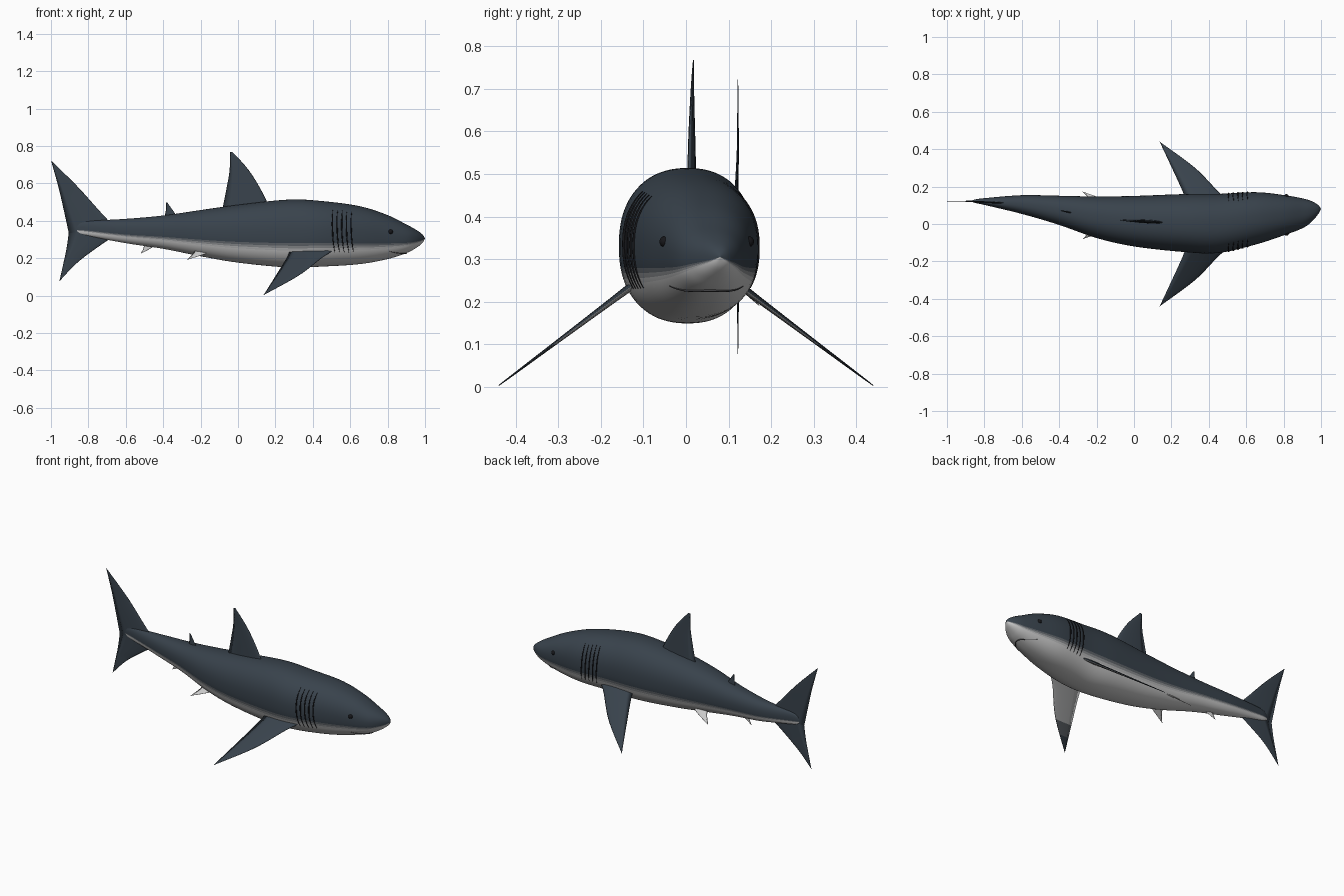
import bpy, bmesh, math
from mathutils import Vector

if "Cube" in bpy.data.objects:
    bpy.data.objects.remove(bpy.data.objects["Cube"])

def mat(name, c):
    m = bpy.data.materials.new(name)
    m.diffuse_color = (*c, 1)
    m.use_nodes = True
    m.node_tree.nodes["Principled BSDF"].inputs["Base Color"].default_value = m.diffuse_color
    return m

DARK, LIGHT = (.04, .055, .072), (.68, .68, .68)
BLEND = [mat(f"skin_{i}", [d + (l - d) * f for d, l in zip(DARK, LIGHT)])
         for i, f in enumerate((0, .12, .35, .7, 1))]
BLACK = mat("black", (.008, .008, .01))
CREASE = mat("crease", (.06, .06, .065))

# Body stations: x, centre y, half width, top z, bottom z
BODY = [(1, .08, 0, .306, .304), (.985, .077, .024, .328, .280), (.95, .067, .055, .353, .253),
        (.9, .057, .08, .38, .227), (.8, .047, .108, .43, .195), (.65, .03, .14, .478, .168),
        (.45, .003, .158, .505, .155), (.27, .005, .155, .513, .15), (0, .015, .135, .485, .176),
        (-.2, .036, .111, .457, .21), (-.4, .073, .078, .428, .25), (-.6, .104, .05, .41, .28),
        (-.8, .12, .018, .399, .318), (-.85, .122, .009, .388, .33), (-.87, .122, .002, .368, .342)]

def spline(pts, u):
    """Smooth point at index position u along a list of tuples."""
    i = min(max(int(u), 0), len(pts) - 2)
    t = u - i
    p = [pts[min(max(j, 0), len(pts) - 1)] for j in (i - 1, i, i + 1, i + 2)]
    return [b + .5 * t * (c - a + t * (2 * a - 5 * b + 4 * c - d + t * (3 * (b - c) + d - a)))
            for a, b, c, d in zip(*p)]

def station_at(x):
    lo, hi = 0, len(BODY) - 1
    for _ in range(30):
        m = (lo + hi) / 2
        lo, hi = (m, hi) if spline(BODY, m)[0] > x else (lo, m)
    return spline(BODY, lo)

def skin(st, th, grow=0):
    """Point on the body's squarish oval section."""
    x, yc, hw, zt, zb = st
    c, s = math.cos(th), math.sin(th)
    sq = lambda v: math.copysign(abs(v) ** .87, v)
    return Vector((x, yc + (hw + grow) * sq(c), (zt + zb) / 2 + ((zt - zb) / 2 + grow) * sq(s)))

def finish(bm, name, mats):
    bmesh.ops.remove_doubles(bm, verts=bm.verts, dist=.0003)
    bmesh.ops.recalc_face_normals(bm, faces=bm.faces)
    for f in bm.faces:
        f.smooth = True
    me = bpy.data.meshes.new(name)
    bm.to_mesh(me)
    bm.free()
    for m in mats:
        me.materials.append(m)
    ob = bpy.data.objects.new(name, me)
    bpy.context.collection.objects.link(ob)
    return ob

# Body, shaded from dark back to pale belly row by row
SEG, SUB = 80, 5
bm = bmesh.new()
rings = []
for i in range((len(BODY) - 1) * SUB + 1):
    st = spline(BODY, i / SUB)
    rings.append([bm.verts.new(skin(st, 2 * math.pi * j / SEG)) for j in range(SEG)])
for a, b in zip(rings, rings[1:]):
    for j in range(SEG):
        k = (j + 1) % SEG
        f = bm.faces.new((a[j], a[k], b[k], b[j]))
        deg = math.degrees(math.asin(math.sin(2 * math.pi * (j + .5) / SEG)))
        f.material_index = min(max(int((-deg - 13) / 4.5) + (deg < -13), 0), 4)
bm.faces.new(rings[-1])
finish(bm, "body", BLEND)

def fin(name, lead, trail, place, normal, thick, mats=(BLEND[0],), dark_tip=False):
    """Lens-section fin between a leading and a trailing edge, both root to tip."""
    bm = bmesh.new()
    n, chord = 16, (0, .04, .12, .25, .42, .6, .8, 1)
    last = len(lead) - 1
    sides = []
    for sgn in (1, -1):
        rows = []
        for i in range(n + 1):
            a, b = (Vector(place(*spline(e, last * i / n))) for e in (lead, trail))
            t = thick * (1 - .9 * i / n)
            rows.append([bm.verts.new(a.lerp(b, s) + Vector(normal) * sgn * t * 1.9 *
                                      math.sqrt(s) * (1 - s) ** .8) for s in chord])
        sides.append(rows)
        for i in range(n):
            for j in range(len(chord) - 1):
                f = bm.faces.new((rows[i][j], rows[i][j + 1], rows[i + 1][j + 1], rows[i + 1][j]))
                if sgn < 0 and len(mats) > 1:
                    f.material_index = 1 + (dark_tip and i > n * .68) + (dark_tip and i > n * .8)
    return finish(bm, name, mats)

# Fins on the centre line follow the bent spine
on_spine = lambda x, z: (x, station_at(x)[1], z)
Y = (0, 1, 0)
fin("dorsal_fin", [(.175, .46), (.115, .58), (.05, .68), (-.03, .768)],
    [(-.088, .44), (-.06, .58), (-.045, .67), (-.043, .766)], on_spine, Y, .013)
fin("second_dorsal_fin", [(-.32, .415), (-.35, .458), (-.378, .497)],
    [(-.395, .41), (-.386, .455), (-.385, .496)], on_spine, Y, .006)
fin("tail_upper_lobe", [(-.64, .345), (-.74, .452), (-.86, .585), (-1, .722)],
    [(-.905, .335), (-.93, .45), (-.96, .58), (-1, .722)], on_spine, Y, .007)
fin("tail_lower_lobe", [(-.62, .345), (-.745, .262), (-.86, .175), (-.955, .076)],
    [(-.905, .335), (-.917, .25), (-.934, .17), (-.955, .076)], on_spine, Y, .006)
fin("anal_fin", [(-.43, .275), (-.47, .25), (-.52, .224)],
    [(-.5, .285), (-.505, .255), (-.52, .224)], on_spine, Y, .005, (BLEND[4],))

# Paired fins, eyes and gill slits
def tube(name, pts, radius, m):
    cu = bpy.data.curves.new(name, 'CURVE')
    cu.dimensions = '3D'
    cu.bevel_depth, cu.bevel_resolution, cu.use_fill_caps = radius, 2, True
    sp = cu.splines.new('POLY')
    sp.points.add(len(pts) - 1)
    for k, (p, q) in enumerate(zip(sp.points, pts)):
        p.co = (*q, 1)
        p.radius = .3 + .7 * math.sin(math.pi * k / (len(pts) - 1))
    cu.materials.append(m)
    bpy.context.collection.objects.link(bpy.data.objects.new(name, cu))

for side, word in ((1, "left"), (-1, "right")):
    fin(f"pectoral_fin_{word}", [(.53, 0), (.455, .18), (.325, .58), (.137, 1)],
        [(.28, 0), (.262, .18), (.202, .58), (.137, 1)],
        lambda x, s: (x, side * (.11 + .33 * s), .25 - .247 * s),
        (0, side * .6, .8), .014, (BLEND[0], BLEND[3], BLEND[1], BLEND[0]), True)
    fin(f"pelvic_fin_{word}", [(-.11, 0), (-.16, .45), (-.275, 1)],
        [(-.225, 0), (-.238, .45), (-.275, 1)],
        lambda x, s: (x, .046 + side * (.05 + .077 * s), .26 - .07 * s),
        (0, side * .68, .73), .006, (BLEND[4],))

    mirror = lambda th: th if side > 0 else math.pi - th
    for g in range(5):
        pts = []
        for k in range(17):
            t = k / 16
            x = .508 + .025 * g + .01 * t - .008 * math.sin(math.pi * t)
            pts.append(skin(station_at(x), mirror(math.radians(47 - 79 * t)), .0005))
        tube(f"gill_slit_{word}_{g + 1}", pts, .0035, BLACK)

    bpy.ops.mesh.primitive_uv_sphere_add(segments=24, ring_count=12, radius=.013,
        location=skin(station_at(.815), mirror(math.radians(13)), -.004))
    eye = bpy.context.object
    eye.name = f"eye_{word}"
    eye.data.materials.append(BLACK)
    bpy.ops.object.shade_smooth()

# Mouth crease under the snout
tube("mouth", [skin(station_at(.9 - .09 * t * t), math.radians(-90 + 52 * t), .0005)
               for t in (k / 16 - 1 for k in range(33))], .0035, CREASE)
